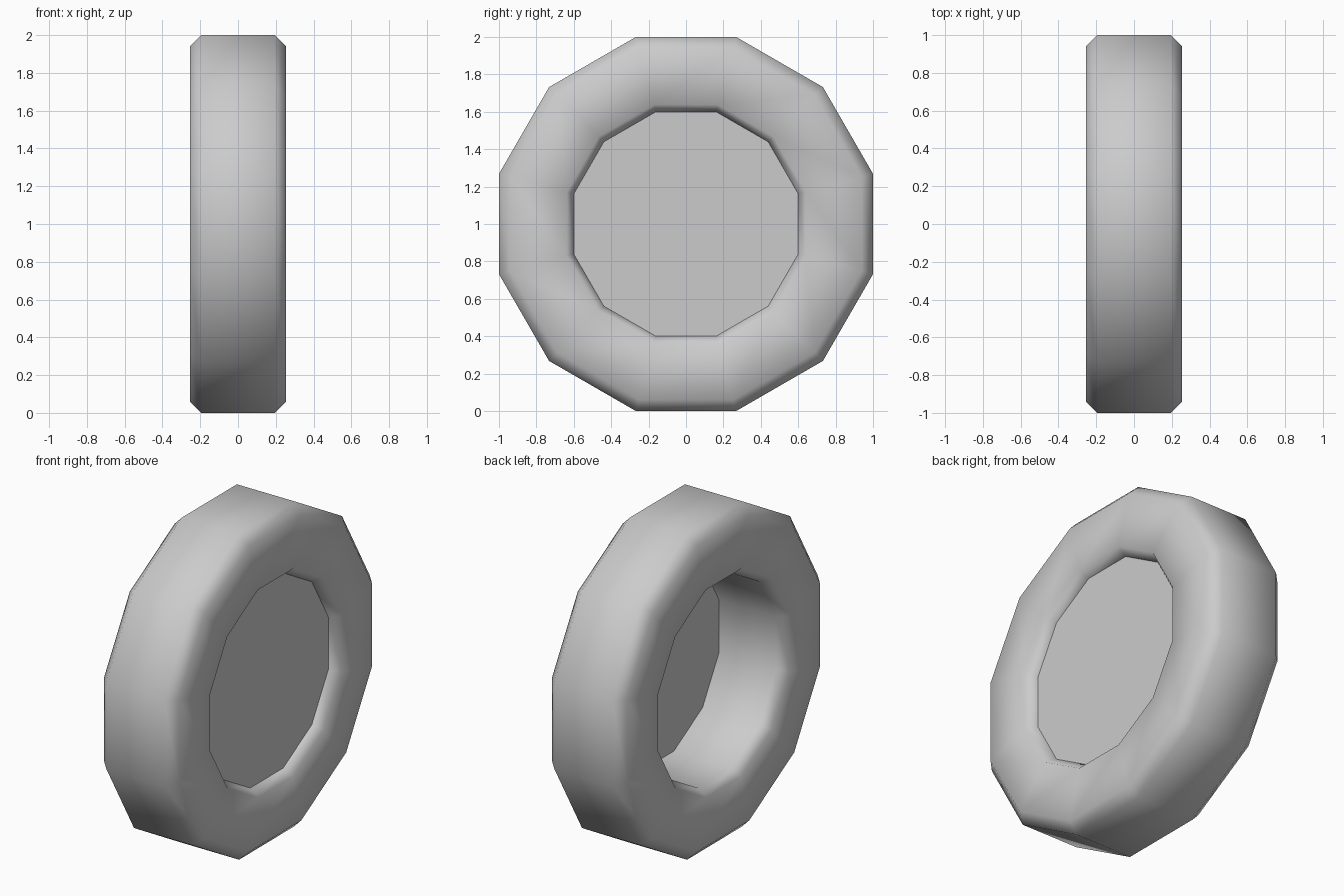
import bpy, bmesh, math

if "Cube" in bpy.data.objects:
    bpy.data.objects.remove(bpy.data.objects["Cube"])

SIDES = 12
FLAT = math.cos(math.pi / SIDES)  # converts flat distance to corner radius


def ring(bm, x, flat_radius):
    """Twelve-sided loop around the x axis, flats facing up and sideways."""
    r = flat_radius / FLAT
    verts = []
    for i in range(SIDES):
        a = 2 * math.pi * (i + 0.5) / SIDES
        verts.append(bm.verts.new((x, r * math.cos(a), 1 + r * math.sin(a))))
    return verts


def finish(bm, name, smooth):
    mesh = bpy.data.meshes.new(name)
    for f in bm.faces:
        f.smooth = smooth
    bm.to_mesh(mesh)
    bm.free()
    obj = bpy.data.objects.new(name, mesh)
    bpy.context.collection.objects.link(obj)
    return obj


# Tyre: chamfered rectangular cross-section swept around the x axis
half_profile = [(0.195, 1.0), (0.255, 0.94), (0.255, 0.638), (0.195, 0.6)]
profile = half_profile + [(-x, r) for x, r in reversed(half_profile)]
bm = bmesh.new()
loops = [ring(bm, x, r) for x, r in profile]
for k, a in enumerate(loops):
    b = loops[(k + 1) % len(loops)]
    for i in range(SIDES):
        j = (i + 1) % SIDES
        bm.faces.new((a[i], a[j], b[j], b[i]))
bmesh.ops.recalc_face_normals(bm, faces=bm.faces)
finish(bm, "tyre", True)

# Hub disc: thin plate closing the hole near the outer side
bm = bmesh.new()
bm.faces.new(ring(bm, 0.195, 0.6))
finish(bm, "hub_disc", False)
